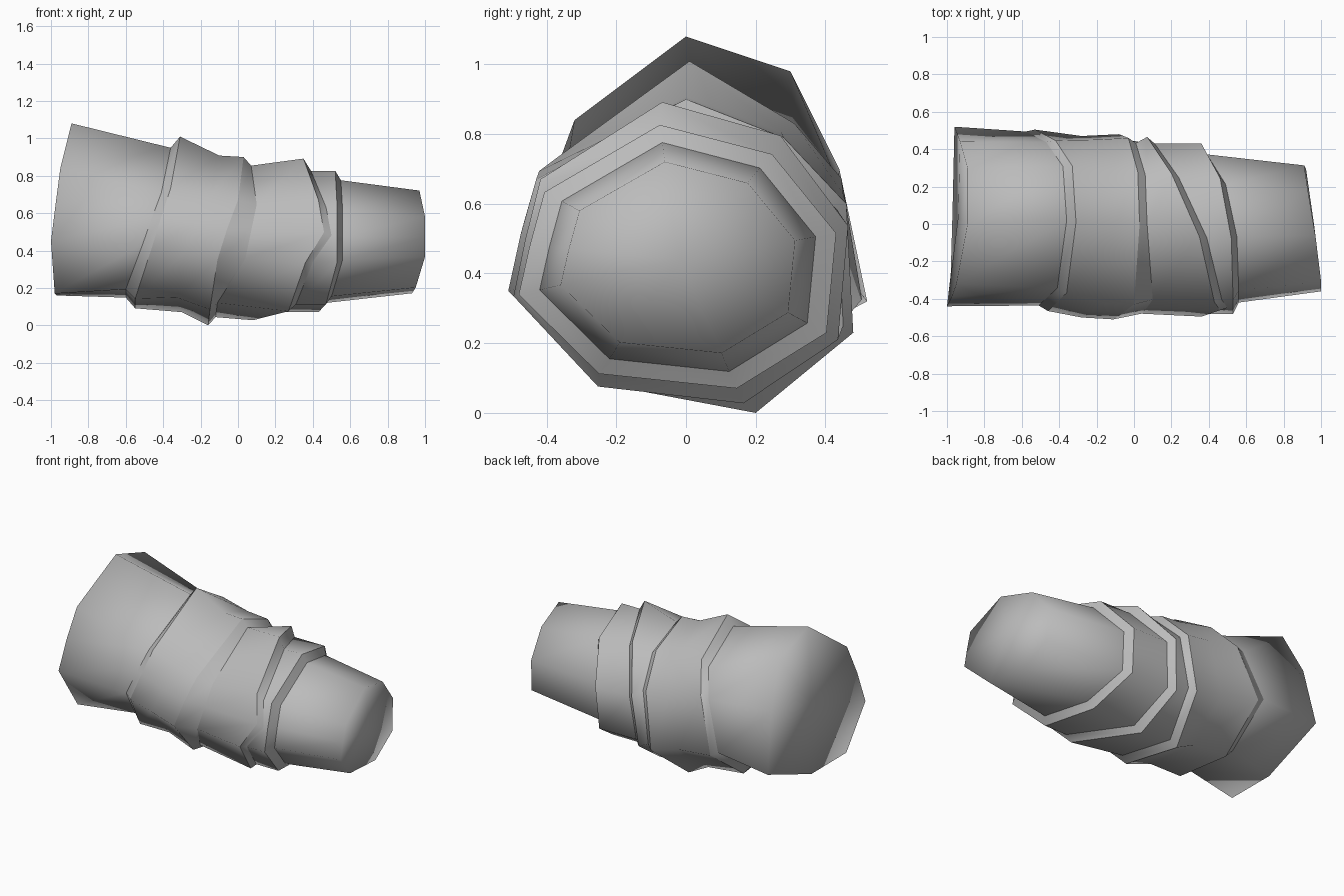
import bpy
import bmesh

if "Cube" in bpy.data.objects:
    bpy.data.objects.remove(bpy.data.objects["Cube"])

# Nine-cornered cross-sections (y, z), clockwise from the top
WRAP = [(0, .46), (.28, .35), (.46, .16), (.48, -.21), (.20, -.44),
        (-.25, -.355), (-.51, -.09), (-.475, .07), (-.43, .23)]
SLIM = [(-.06, .46), (.29, .36), (.49, .09), (.46, -.25), (.18, -.44),
        (-.25, -.39), (-.50, -.12), (-.465, .05), (-.42, .23)]
FOLD = [(0, .46), (.31, .285), (.45, .13), (.51, -.21), (.18, -.44),
        (-.25, -.39), (-.49, -.12), (-.44, .04), (-.39, .19)]
WIDE = [(0, .46), (.30, .36), (.44, .08), (.52, -.30), (.08, -.46),
        (-.27, -.45), (-.44, -.17), (-.39, .03), (-.32, .22)]
N = len(WRAP)

cloth = bpy.data.materials.new("grey_cloth")
cloth.diffuse_color = (.5, .5, .5, 1)
cloth.use_nodes = True
cloth.node_tree.nodes["Principled BSDF"].inputs["Base Color"].default_value = cloth.diffuse_color


def ring(shape, yc, zc, sy, sz, xs):
    """Scaled cross-section whose corners sit at individual x positions."""
    return [(x, yc + sy * y, zc + sz * z) for x, (y, z) in zip(xs, shape)]


def shift(xs, d):
    return [x + d for x in xs]


def sleeve(name, rings, sharp=(), start_cap=None, end_cap=None):
    """Loft rings into a smooth tube with sharp folds and optional end caps."""
    bm = bmesh.new()
    loops = [[bm.verts.new(p) for p in r] for r in rings]
    for a, b in zip(loops, loops[1:]):
        for i in range(N):
            j = (i + 1) % N
            bm.faces.new((a[i], b[i], b[j], a[j]))
    if start_cap:
        c = bm.verts.new(start_cap)
        for i in range(N):
            bm.faces.new((c, loops[0][i], loops[0][(i + 1) % N]))
    if end_cap:
        c = bm.verts.new(end_cap)
        for i in range(N):
            bm.faces.new((c, loops[-1][(i + 1) % N], loops[-1][i]))
    for f in bm.faces:
        f.smooth = True
    for k in sharp:
        for i in range(N):
            bm.edges.get((loops[k][i], loops[k][(i + 1) % N])).smooth = False
    me = bpy.data.meshes.new(name)
    bm.to_mesh(me)
    bm.free()
    me.materials.append(cloth)
    ob = bpy.data.objects.new(name, me)
    bpy.context.collection.objects.link(ob)


# Slanted fold lines, one x per corner
rim = [-.89, -.89, -.93, -.96, -.97, -.98, -1.0, -.975, -.95]
fold1 = [-.36, -.38, -.47, -.58, -.60, -.60, -.51, -.46, -.41]
middle = [-.10, -.12, -.20, -.28, -.30, -.33, -.28, -.22, -.15]
fold2 = [.03, .02, -.03, -.08, -.16, -.15, -.11, -.06, 0]
fold2_foot = [.07, .06, .01, -.04, -.12, -.11, .04, .07, .10]
fold3 = [.35, .20, .07, .04, .08, .27, .36, .46, .43]
fold4 = [.52, .46, .36, .35, .43, .47, .53, .53, .53]
tip = [.97, .93, .91, .92, .93, .95, 1.0, 1.0, 1.0]

# Rings where neighbouring wraps meet
under1 = ring(FOLD, .02, .54, .93, .89, fold1)
under2 = ring(WRAP, 0, .44, .94, .90, fold2_foot)
under3 = ring(SLIM, -.02, .44, .92, .84, shift(fold3, .04))
under4 = ring(SLIM, -.02, .44, .80, .73, shift(fold4, .03))

# Wide end with a closed, slightly uneven face
sleeve("wide_end", [ring(WIDE, 0, .62, 1, 1, rim), under1],
       start_cap=(-.94, .04, .60))

# Overlapping wraps, each finishing in a folded step
sleeve("wide_wrap", [under1,
                     ring(FOLD, .01, .54, .97, 1.02, shift(fold1, .05)),
                     ring(WRAP, 0, .48, .98, .93, middle),
                     ring(WRAP, 0, .44, 1, 1, fold2),
                     under2], sharp=(1, 3))
sleeve("slanted_wrap", [under2,
                        ring(SLIM, -.01, .45, .97, .96, fold3),
                        under3], sharp=(1,))
sleeve("narrow_wrap", [under3,
                       ring(SLIM, -.02, .44, .92, .84, fold4),
                       under4], sharp=(1,))

# Narrow end with a flat closed tip
sleeve("narrow_end", [under4, ring(SLIM, -.02, .44, .68, .61, tip)],
       end_cap=(.965, -.02, .44))
